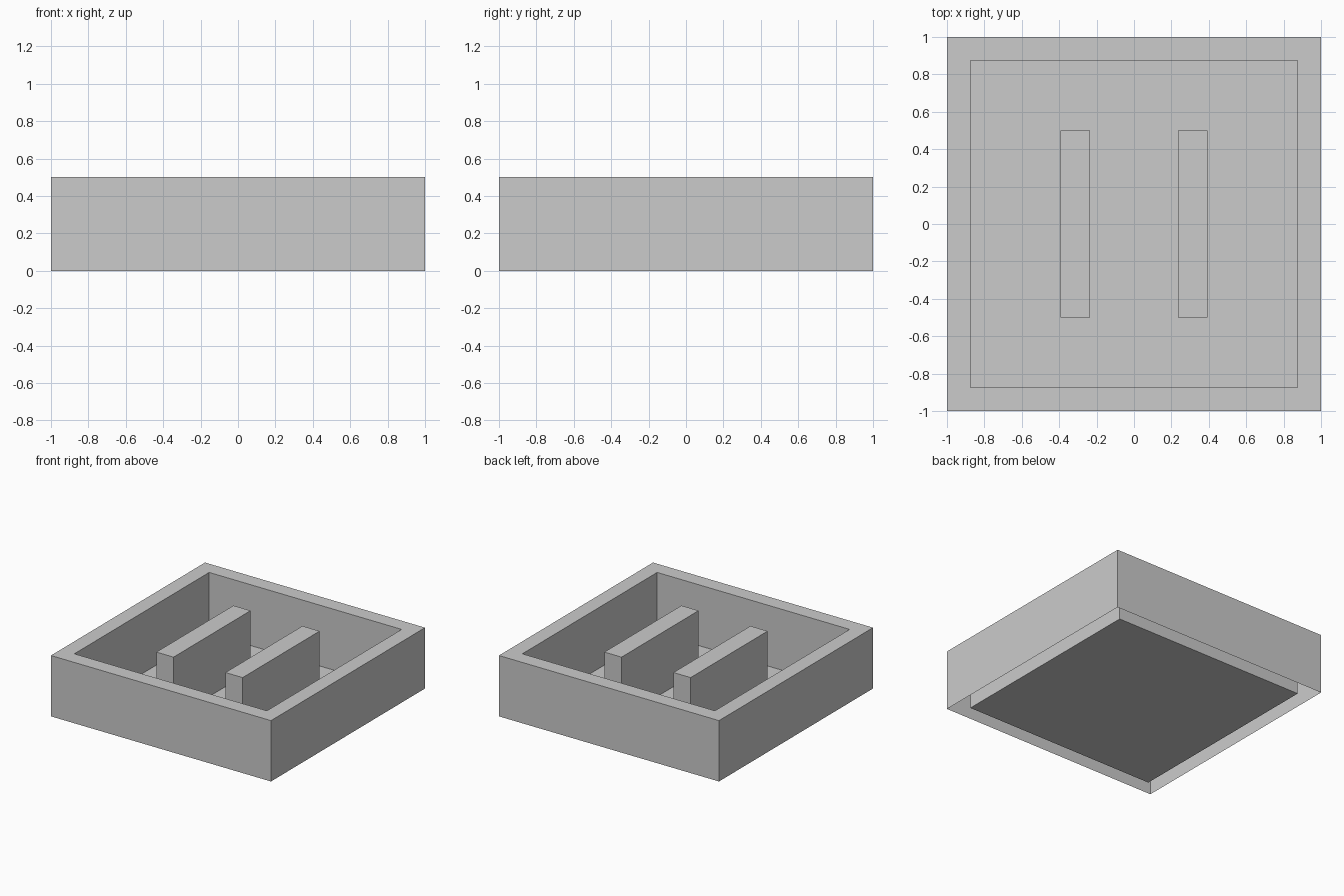
import bpy, bmesh
from mathutils import Matrix, Vector

if "Cube" in bpy.data.objects:
    bpy.data.objects.remove(bpy.data.objects["Cube"])

HEIGHT = 0.5
WALL = 0.125


def open_box(size, center):
    """Box standing on z = 0 with no bottom face; returns bmesh and its top face."""
    bm = bmesh.new()
    mat = Matrix.Translation(Vector(center)) @ Matrix.Diagonal((*size, 1))
    bmesh.ops.create_cube(bm, size=1, matrix=mat)
    bm.normal_update()
    bottom = [f for f in bm.faces if f.normal.z < -0.5]
    bmesh.ops.delete(bm, geom=bottom, context='FACES_ONLY')
    top = next(f for f in bm.faces if f.normal.z > 0.5)
    return bm, top


def add_object(name, bm):
    mesh = bpy.data.meshes.new(name)
    bm.to_mesh(mesh)
    bm.free()
    obj = bpy.data.objects.new(name, mesh)
    bpy.context.collection.objects.link(obj)
    return obj


# Square tray: hollow rim, open underneath, thin floor at ground level
bm, top = open_box((2, 2, HEIGHT), (0, 0, HEIGHT / 2))
bmesh.ops.inset_region(bm, faces=[top], thickness=WALL, use_even_offset=True)
ext = bmesh.ops.extrude_discrete_faces(bm, faces=[top])
bmesh.ops.translate(bm, verts=ext['faces'][0].verts, vec=(0, 0, -HEIGHT))
add_object("tray", bm)

# Two upright bars standing on the floor
for name, side in (("left_bar", -1), ("right_bar", 1)):
    bm, _ = open_box((0.156, 1.0, HEIGHT), (side * 0.314, 0, HEIGHT / 2))
    add_object(name, bm)
